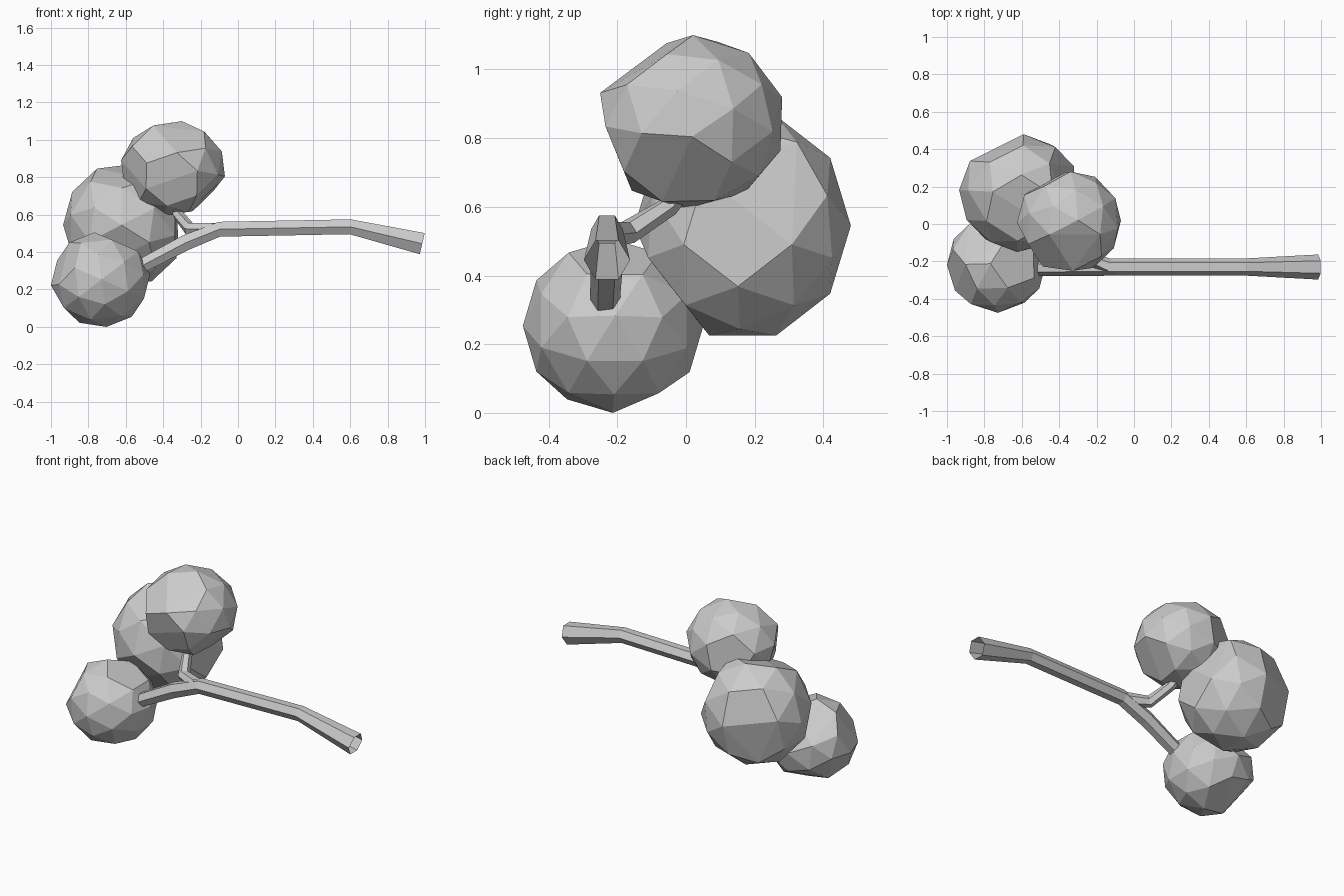
import bpy, bmesh, math, random
from mathutils import Vector, Matrix, Euler

if "Cube" in bpy.data.objects:
    bpy.data.objects.remove(bpy.data.objects["Cube"])


def finish(name, bm):
    bmesh.ops.recalc_face_normals(bm, faces=bm.faces)
    me = bpy.data.meshes.new(name)
    bm.to_mesh(me)
    bm.free()
    ob = bpy.data.objects.new(name, me)
    bpy.context.collection.objects.link(ob)
    return ob


def berry(name, lo, hi, rot, seed):
    """Irregular faceted ball: icosphere points, a few dropped, re-hulled to fit the box."""
    lo, hi = Vector(lo), Vector(hi)
    src = bmesh.new()
    bmesh.ops.create_icosphere(src, subdivisions=2, radius=1)
    turn = Euler([math.radians(a) for a in rot]).to_matrix()
    pts = [turn @ v.co for v in src.verts]
    src.free()
    rng = random.Random(seed)
    pts = rng.sample(pts, 36)
    mn = [min(p[i] for p in pts) for i in range(3)]
    mx = [max(p[i] for p in pts) for i in range(3)]
    bm = bmesh.new()
    for p in pts:
        bm.verts.new([lo[i] + (p[i] - mn[i]) / (mx[i] - mn[i]) * (hi[i] - lo[i])
                      for i in range(3)])
    bmesh.ops.convex_hull(bm, input=bm.verts)
    return finish(name, bm)


def stem(name, path, sides=6):
    """Open tube with hexagonal rings; path holds (x, y, z, radius)."""
    bm = bmesh.new()
    pts = [Vector(p[:3]) for p in path]
    rings = []
    for i, p in enumerate(pts):
        t = (pts[min(i + 1, len(pts) - 1)] - pts[max(i - 1, 0)]).normalized()
        side = Vector((0, 0, 1)).cross(t).normalized()
        up = t.cross(side)
        ring = []
        for k in range(sides):
            a = 2 * math.pi * k / sides
            ring.append(bm.verts.new(p + path[i][3] * (side * math.cos(a) + up * math.sin(a))))
        rings.append(ring)
    for a, b in zip(rings, rings[1:]):
        for k in range(sides):
            j = (k + 1) % sides
            bm.faces.new((a[k], a[j], b[j], b[k]))
    return finish(name, bm)


# three round berries
berry("upper_berry", (-.625, -.25, .595), (-.07, .28, 1.10), (20, 35, 10), 2)
berry("back_berry", (-.935, -.15, .225), (-.32, .48, .865), (-10, 90, -13), 5)
berry("lower_berry", (-1, -.475, 0), (-.47, .05, .505), (15, 20, 40), 8)

# main twig, flaring to an open cut end
stem("main_twig", [(-.60, -.235, .28, .042), (-.48, -.235, .345, .044),
                   (-.28, -.23, .45, .048), (-.10, -.23, .522, .046),
                   (.60, -.23, .535, .046), (.985, -.23, .445, .067)])

# side stalk to the upper berry
stem("side_stalk", [(-.13, -.23, .52, .042), (-.26, -.17, .525, .036),
                    (-.32, -.05, .60, .030), (-.345, .01, .68, .028)])
